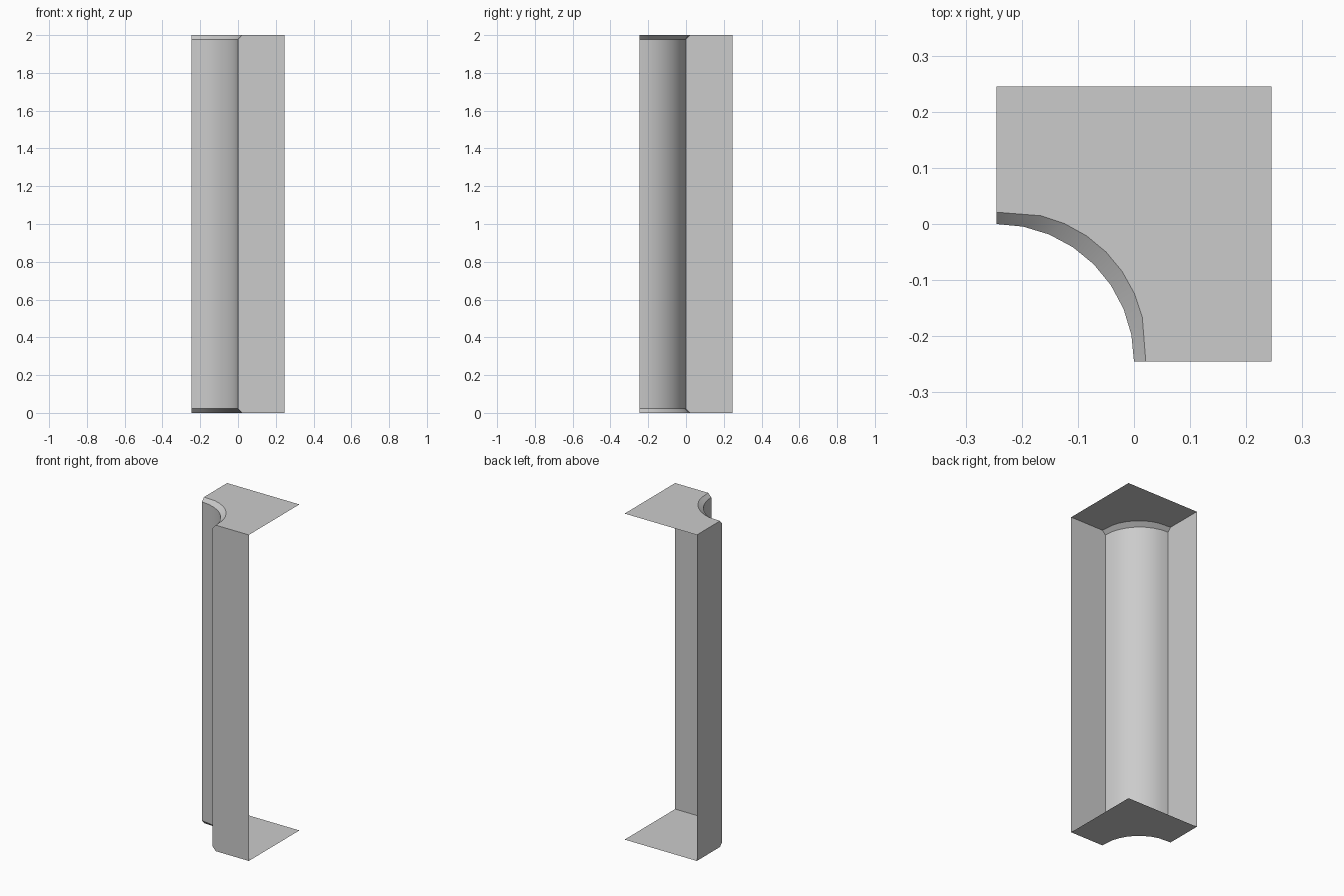
import bpy, bmesh
from math import cos, sin, radians

cube = bpy.data.objects.get("Cube")
if cube:
    bpy.data.objects.remove(cube)

H = 0.245      # half width of the square plan
TOP = 2.0      # full height
CHAMFER = 0.022
STEPS = 8      # sides of the quarter-round cove

grey = bpy.data.materials.new("light grey")
grey.use_nodes = True
colour = (0.6, 0.6, 0.6, 1)
grey.diffuse_color = colour
grey.node_tree.nodes["Principled BSDF"].inputs["Base Color"].default_value = colour


def cove_point(angle, radius):
    return (-H + radius * cos(angle), -H + radius * sin(angle))


# Cove outline on the wall, and its wider outline on the end caps
inner = [cove_point(radians(90 * i / STEPS), H) for i in range(STEPS + 1)]
angles = [0] + [17 + 56 * i / (STEPS - 2) for i in range(STEPS - 1)] + [90]
outer = [cove_point(radians(a), H + 0.021 + 0.01 * sin(radians(2 * a))) for a in angles]

bm = bmesh.new()


def ring(points, z):
    return [bm.verts.new((x, y, z)) for x, y in points]


rows = [ring(outer, 0), ring(inner, CHAMFER),
        ring(inner, TOP - CHAMFER), ring(outer, TOP)]
front = ring([(H, -H)], 0) + ring([(H, -H)], TOP)
side = ring([(-H, H)], 0) + ring([(-H, H)], TOP)
back = ring([(H, H)], 0) + ring([(H, H)], TOP)

# Cove wall with a chamfer strip at each end
for low, high in zip(rows, rows[1:]):
    for i in range(STEPS):
        bm.faces.new((low[i + 1], low[i], high[i], high[i + 1])).smooth = True

# Front and side walls; the other two sides stay open
bm.faces.new([row[0] for row in reversed(rows)] + front)
bm.faces.new([row[-1] for row in rows] + side[::-1])

# Bottom and top caps
bm.faces.new(rows[0] + [side[0], back[0], front[0]])
bm.faces.new([front[1], back[1], side[1]] + rows[3][::-1])

mesh = bpy.data.meshes.new("coved_corner_post")
bm.to_mesh(mesh)
bm.free()
mesh.materials.append(grey)
post = bpy.data.objects.new("coved_corner_post", mesh)
bpy.context.collection.objects.link(post)

# Smooth cove, crisp edges elsewhere
bpy.context.view_layer.objects.active = post
post.select_set(True)
bpy.ops.object.shade_smooth_by_angle(angle=radians(30))
